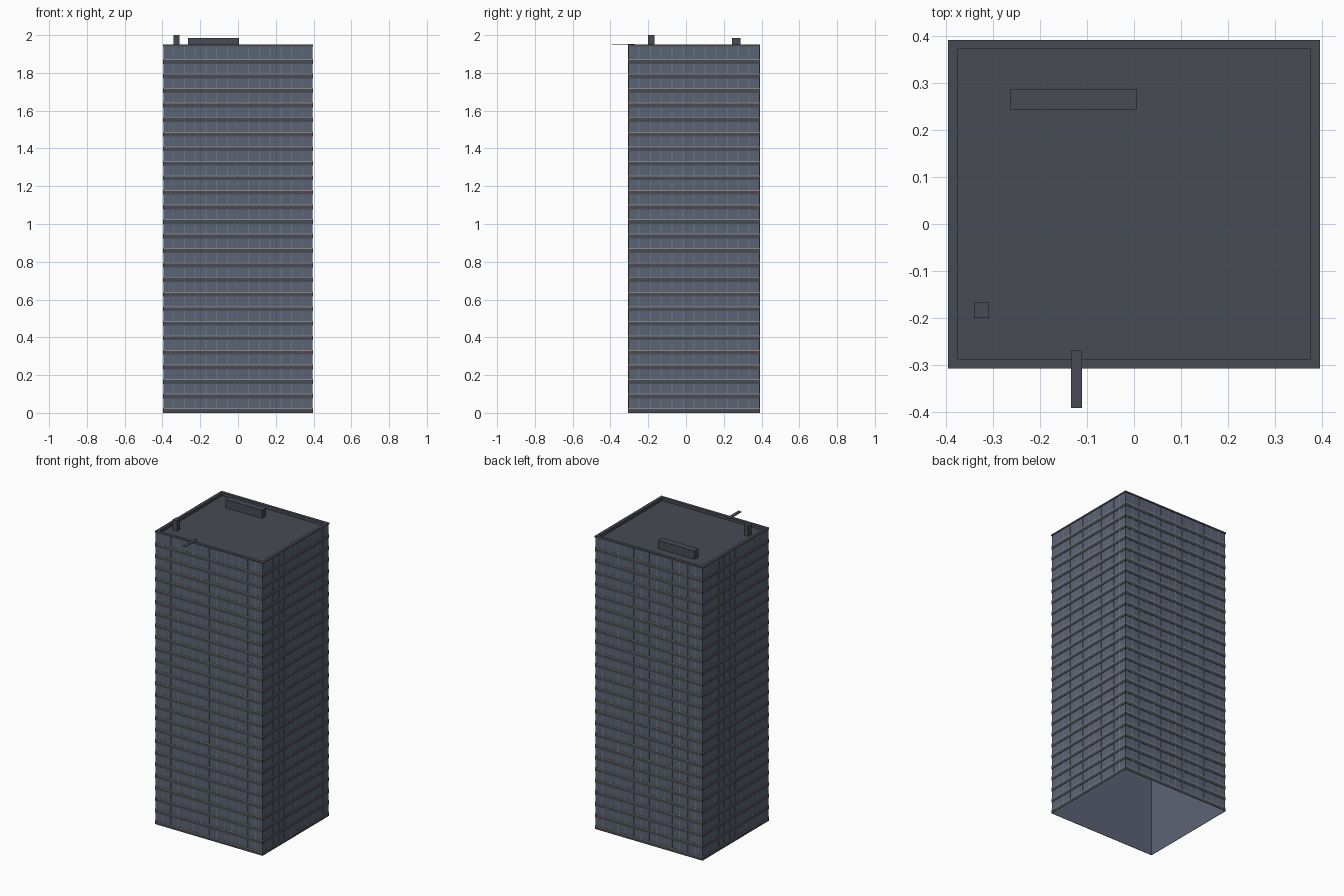
import bpy, bmesh

if "Cube" in bpy.data.objects:
    bpy.data.objects.remove(bpy.data.objects["Cube"])

X0, X1, Y0, Y1 = -0.397, 0.397, -0.308, 0.393
TOP, ROOF, FLOORS = 1.95, 1.93, 25
STEP = (TOP - 0.025) / FLOORS


def material(name, rgb):
    m = bpy.data.materials.new(name)
    m.diffuse_color = (*rgb, 1)
    m.use_nodes = True
    m.node_tree.nodes["Principled BSDF"].inputs["Base Color"].default_value = m.diffuse_color
    return m


GLASS = material("glass_blue", (0.105, 0.125, 0.175))
DARK = material("dark_slate", (0.065, 0.07, 0.09))
BEIGE = material("pale_trim", (0.27, 0.26, 0.25))
MULL = material("mullion_grey", (0.16, 0.18, 0.23))


def finish(name, bm, mat):
    me = bpy.data.meshes.new(name)
    bm.to_mesh(me)
    bm.free()
    me.materials.append(mat)
    ob = bpy.data.objects.new(name, me)
    bpy.context.collection.objects.link(ob)


def loop(bm, inset, z):
    a, b, c, d = X0 + inset, X1 - inset, Y0 + inset, Y1 - inset
    return [bm.verts.new((x, y, z)) for x, y in ((a, c), (b, c), (b, d), (a, d))]


def sweep(bm, profile, cap=False):
    """Sweep (inset, z) points around the rectangular plan."""
    loops = [loop(bm, i, z) for i, z in profile]
    for p, q in zip(loops, loops[1:]):
        for k in range(4):
            n = (k + 1) % 4
            bm.faces.new((p[k], p[n], q[n], q[k]))
    if cap:
        bm.faces.new(loops[-1])


def box(name, x0, x1, y0, y1, z0, z1, mat):
    bm = bmesh.new()
    bmesh.ops.create_cube(bm, size=1)
    for v in bm.verts:
        v.co = (x1 if v.co.x > 0 else x0, y1 if v.co.y > 0 else y0, z1 if v.co.z > 0 else z0)
    finish(name, bm, mat)


# Glazed wall shell, open underneath
bm = bmesh.new()
sweep(bm, [(0.003, 0), (0.003, TOP - 0.01)])
finish("glass_walls", bm, GLASS)

# Parapet rim and sunken roof deck
bm = bmesh.new()
sweep(bm, [(0.003, TOP - 0.01), (0, TOP - 0.01), (0, TOP), (0.02, TOP), (0.02, ROOF)], cap=True)
finish("roof_and_parapet", bm, DARK)

# Dark floor bands, each with a pale line on top
bands, trims = bmesh.new(), bmesh.new()
for i in range(FLOORS):
    z = i * STEP
    sweep(bands, [(0.003, z), (0.0005, z), (0.0005, z + 0.02), (0.003, z + 0.02)])
    sweep(trims, [(0.003, z + 0.02), (0.0005, z + 0.02), (0.0005, z + 0.025), (0.003, z + 0.025)])
finish("floor_bands", bands, DARK)
finish("floor_trims", trims, BEIGE)

# Vertical mullions on all four sides
bm = bmesh.new()
W, IN = 0.0025, 0.0015


def strip(points):
    low = [bm.verts.new((x, y, 0)) for x, y in points]
    high = [bm.verts.new((x, y, TOP - 0.01)) for x, y in points]
    for k in range(3):
        bm.faces.new((low[k], low[k + 1], high[k + 1], high[k]))


for i in range(1, 14):
    x = X0 + (X1 - X0) * i / 14
    for y, s in ((Y0, 1), (Y1, -1)):
        strip([(x - s * W, y + s * .003), (x - s * W, y + s * IN),
               (x + s * W, y + s * IN), (x + s * W, y + s * .003)])
for i in range(1, 12):
    y = Y0 + (Y1 - Y0) * i / 12
    for x, s in ((X0, 1), (X1, -1)):
        strip([(x + s * .003, y + s * W), (x + s * IN, y + s * W),
               (x + s * IN, y - s * W), (x + s * .003, y - s * W)])
finish("mullions", bm, MULL)

# Rooftop equipment
box("plant_room", -0.264, 0.006, 0.244, 0.288, ROOF, 1.985, DARK)
box("vent_stack", -0.341, -0.309, -0.2, -0.167, ROOF, 2.0, DARK)
box("overhanging_beam", -0.134, -0.111, -0.392, -0.27, TOP, 1.954, DARK)
